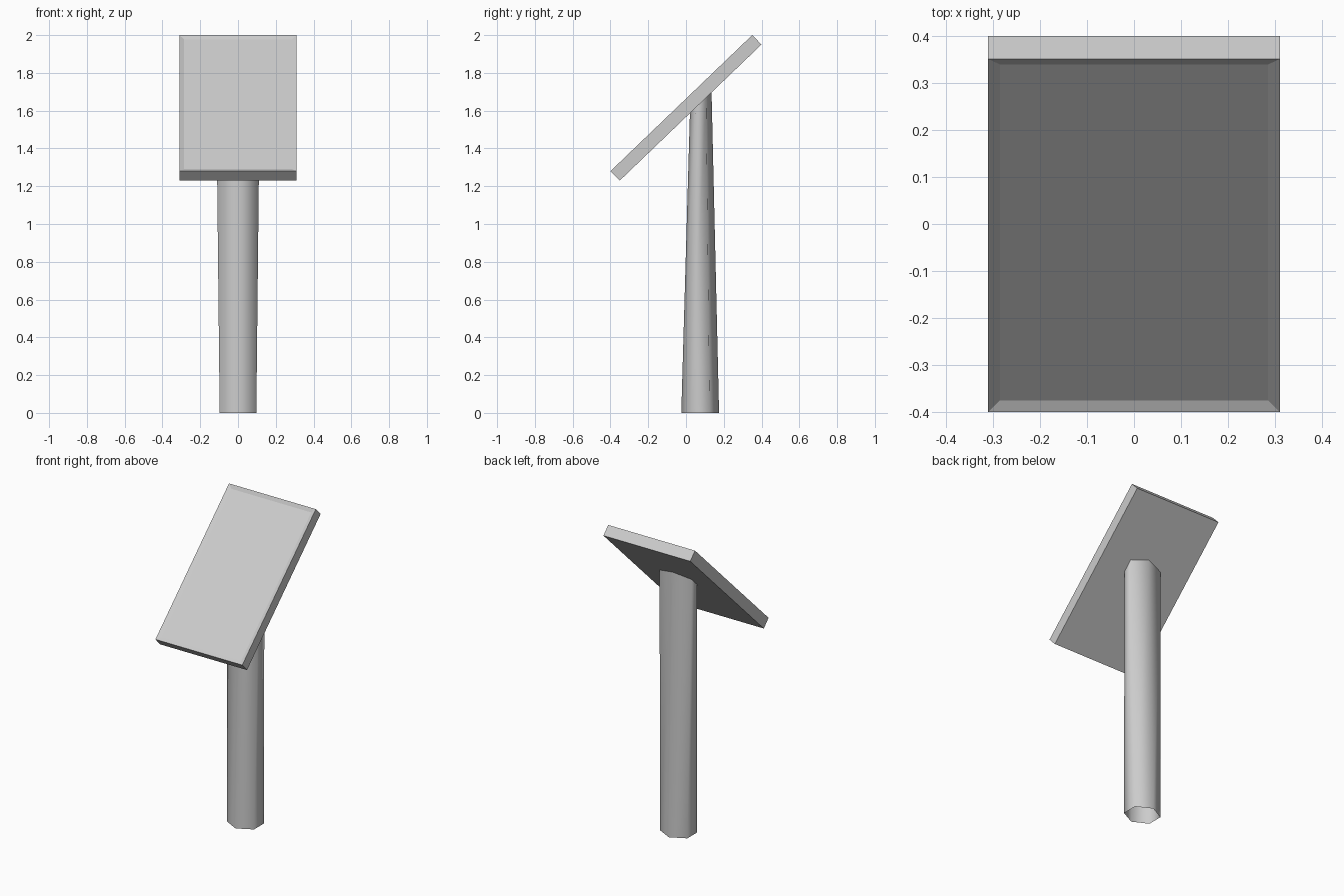
import bpy, bmesh
from math import sin, cos, pi, atan2, tan
from mathutils import Matrix

if "Cube" in bpy.data.objects:
    bpy.data.objects.remove(bpy.data.objects["Cube"])

TILT = atan2(0.72, 0.75)


def make_object(name, bm, smooth=False):
    bmesh.ops.recalc_face_normals(bm, faces=bm.faces)
    for f in bm.faces:
        f.smooth = smooth
    mesh = bpy.data.meshes.new(name)
    bm.to_mesh(mesh)
    bm.free()
    ob = bpy.data.objects.new(name, mesh)
    bpy.context.collection.objects.link(ob)
    return ob


# Tilted panel with a shallow sloped recess in its upper face
bm = bmesh.new()
bmesh.ops.create_cube(bm, size=1.0)
bmesh.ops.scale(bm, vec=(0.62, 1.04, 0.07), verts=bm.verts)
bm.normal_update()
top = max(bm.faces, key=lambda f: f.calc_center_median().z)
bmesh.ops.inset_region(bm, faces=[top], thickness=0.035, depth=0)
bmesh.ops.translate(bm, vec=(0, 0, -0.009), verts=top.verts)
bmesh.ops.transform(bm, matrix=Matrix.Translation((0, 0, 1.615)) @ Matrix.Rotation(TILT, 4, 'X'),
                    verts=bm.verts)
make_object("sign_panel", bm)

# Six-sided open post, narrowing front to back, cut to the slope of the panel
bm = bmesh.new()
rings = []
for rx, ry, cy, is_top in ((0.112, 0.100, 0.075, False), (0.132, 0.057, 0.078, True)):
    ring = []
    for i in range(6):
        a = pi / 2 + i * pi / 3
        y = cy + ry * sin(a)
        z = 1.23 + (y + 0.35) * tan(TILT) + 0.01 if is_top else 0
        ring.append(bm.verts.new((rx * cos(a), y, z)))
    rings.append(ring)
low, high = rings
for i in range(6):
    j = (i + 1) % 6
    bm.faces.new((low[i], low[j], high[j], high[i]))
make_object("post", bm, smooth=True)
